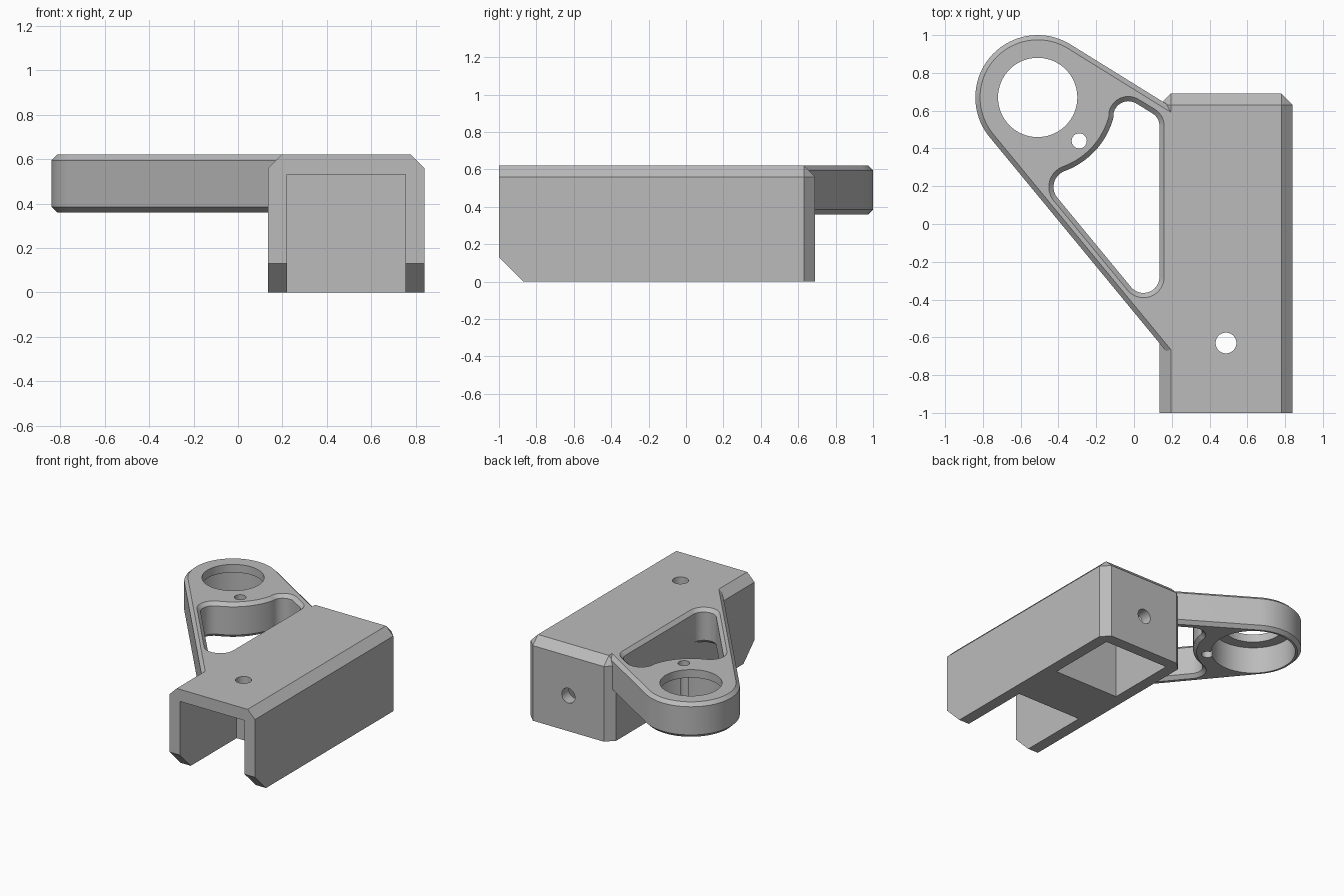
import bpy, bmesh
from math import radians, cos, sin, pi
from mathutils import Vector, Matrix

if "Cube" in bpy.data.objects:
    bpy.data.objects.remove(bpy.data.objects["Cube"])

grey = bpy.data.materials.new("plain grey")
grey.use_nodes = True
grey.diffuse_color = (0.5, 0.5, 0.5, 1)
grey.node_tree.nodes["Principled BSDF"].inputs["Base Color"].default_value = (0.5, 0.5, 0.5, 1)


def make(name, bm):
    bmesh.ops.recalc_face_normals(bm, faces=bm.faces)
    mesh = bpy.data.meshes.new(name)
    bm.to_mesh(mesh)
    bm.free()
    mesh.materials.append(grey)
    ob = bpy.data.objects.new(name, mesh)
    bpy.context.collection.objects.link(ob)
    return ob


def arc(c, r, a, b, n=16):
    """Points on an arc from angle a to b in degrees."""
    return [Vector((c[0] + r * cos(radians(a + (b - a) * i / n)),
                    c[1] + r * sin(radians(a + (b - a) * i / n)))) for i in range(n + 1)]


def offset(pts, d):
    """Move a counter-clockwise outline outward by d."""
    out = []
    for i, p in enumerate(pts):
        e1 = (p - pts[i - 1]).normalized()
        e2 = (pts[(i + 1) % len(pts)] - p).normalized()
        n1, n2 = Vector((e1.y, -e1.x)), Vector((e2.y, -e2.x))
        out.append(p + (n1 + n2) * d / (1 + n1.dot(n2)))
    return out


def loft(name, outline, levels):
    """Solid through copies of an outline at (height, offset) levels."""
    bm = bmesh.new()
    rings = [[bm.verts.new((p.x, p.y, z)) for p in offset(outline, d)] for z, d in levels]
    n = len(outline)
    for a, b in zip(rings, rings[1:]):
        for i in range(n):
            j = (i + 1) % n
            bm.faces.new((a[i], a[j], b[j], b[i]))
    bm.faces.new(rings[0][::-1])
    bm.faces.new(rings[-1])
    return make(name, bm)


def disc(name, c, r, z0, z1, n=64):
    return loft(name, arc(c, r, 0, 360, n)[:-1], [(z0, 0), (z1, 0)])


def box_mesh(x0, x1, y0, y1, z0, z1):
    bm = bmesh.new()
    bmesh.ops.create_cube(bm, size=1)
    for v in bm.verts:
        v.co = ((x0, x1)[v.co.x > 0], (y0, y1)[v.co.y > 0], (z0, z1)[v.co.z > 0])
    return bm


def combine(target, tool, op="DIFFERENCE"):
    mod = target.modifiers.new(op.title(), "BOOLEAN")
    mod.operation, mod.solver, mod.object = op, "EXACT", tool
    bpy.context.view_layer.objects.active = target
    bpy.ops.object.modifier_apply(modifier=mod.name)
    bpy.data.objects.remove(tool)


def bevel(bm, width, rule):
    edges = [e for e in bm.edges if rule((e.verts[0].co + e.verts[1].co) / 2,
                                         e.verts[0].co - e.verts[1].co)]
    bmesh.ops.bevel(bm, geom=edges, offset=width, offset_type="OFFSET",
                    segments=1, profile=0.5, affect="EDGES")


# Sleeve body: slanted front foot, chamfered top and back edges
X0, X1, BACK, TOP = 0.135, 0.84, 0.69, 0.62
bm = box_mesh(X0, X1, -1, BACK, 0, TOP)
bevel(bm, 0.13, lambda m, d: m.y < -0.99 and m.z < 0.01)
bevel(bm, 0.06, lambda m, d: (m.z > TOP - 0.01 and m.y > -0.9)
      or (m.y > BACK - 0.01 and abs(d.z) > 0.1))
body = make("bracket_body", bm)

# Arm: rounded end around the ring, tangent sides running into the body
RING, R = (-0.51, 0.67), 0.33
UP, LOW, CH = 58.2, 219.5, 0.025
A0, A1 = 0.36, TOP
END = 0.4
sides = arc(RING, R, UP, LOW, 48)


def reach(p, ang):
    """Follow the tangent at p until x = END."""
    a = radians(ang)
    return Vector((END, p.y - (END - p.x) * cos(a) / sin(a)))


outline = sides + [reach(sides[-1], LOW), reach(sides[0], UP)]
arm = loft("arm", outline, [(A0, -CH), (A0 + CH, 0), (A1 - CH, 0), (A1, -CH)])

# Window in the arm, with chamfered rims
window = (arc((0.05, -0.28), 0.085, LOW, 360) + arc((0.055, 0.518), 0.08, 0, UP)
          + arc((-0.03, 0.57), 0.08, UP, 168.2)
          + arc(RING, 0.415, -11.8, -69.8, 24)[1:-1]
          + arc((-0.336, 0.196), 0.09, 110.2, LOW))
combine(arm, loft("window_cutter", window,
                  [(A0 - 0.1, CH), (A0, CH), (A0 + CH, 0), (A1 - CH, 0), (A1, CH), (A1 + 0.1, CH)]))

# Ring seat: through hole, wider bore from below, small side hole
combine(arm, disc("ring_bore", RING, 0.29, A0 - 0.1, A1 - 0.06))
combine(arm, disc("ring_hole", RING, 0.21, A0 - 0.1, A1 + 0.1))
combine(arm, disc("pin_hole", (-0.29, 0.44), 0.04, A0 - 0.1, A1 + 0.1, 32))

combine(body, arm, "UNION")

# Front channel and rear pocket, both open below
for name, y0, y1 in (("channel", -1.2, -0.33), ("pocket", 0.07, 0.605)):
    combine(body, make(name, box_mesh(0.22, 0.755, y0, y1, -0.1, 0.53)))

# Screw holes in the top and in the back wall
combine(body, disc("top_hole", (0.487, -0.63), 0.055, 0.4, 0.8, 32))
back = disc("back_hole", (0, 0), 0.055, -0.15, 0.15, 32)
back.data.transform(Matrix.Translation((0.487, BACK, 0.265)) @ Matrix.Rotation(pi / 2, 4, "X"))
combine(body, back)

# Smooth the round walls, keep the edges sharp
bpy.ops.object.select_all(action="DESELECT")
body.select_set(True)
bpy.context.view_layer.objects.active = body
bpy.ops.object.shade_smooth_by_angle(angle=radians(25))
